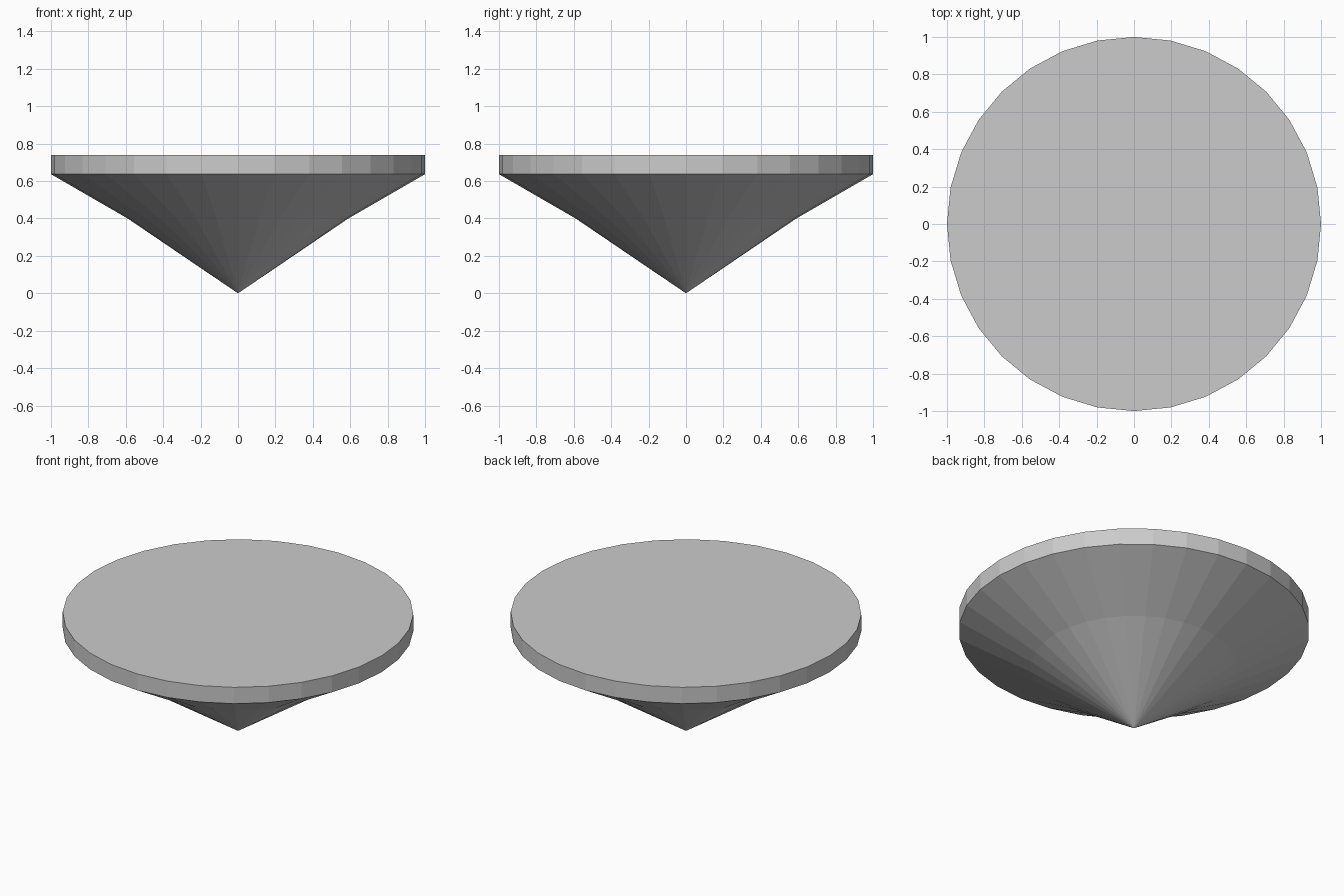
import bpy
import bmesh
from math import cos, sin, tau

if "Cube" in bpy.data.objects:
    bpy.data.objects.remove(bpy.data.objects["Cube"])

SIDES = 32

# Radius and height, from the tip up to the top edge
PROFILE = [(0.59, 0.40), (1.0, 0.637), (1.0, 0.74)]


def ring(bm, radius, z):
    return [bm.verts.new((radius * cos(tau * i / SIDES), radius * sin(tau * i / SIDES), z))
            for i in range(SIDES)]


bm = bmesh.new()
tip = bm.verts.new((0, 0, 0))
rings = [ring(bm, r, z) for r, z in PROFILE]

# Pointed underside, flared upper cone and vertical rim
for i in range(SIDES):
    j = (i + 1) % SIDES
    bm.faces.new((tip, rings[0][j], rings[0][i]))
    for low, high in zip(rings, rings[1:]):
        bm.faces.new((low[i], low[j], high[j], high[i]))

# Flat top
bm.faces.new(rings[-1])
bmesh.ops.recalc_face_normals(bm, faces=bm.faces)

mesh = bpy.data.meshes.new("pointed_disc")
bm.to_mesh(mesh)
bm.free()
bpy.context.collection.objects.link(bpy.data.objects.new("pointed_disc", mesh))
